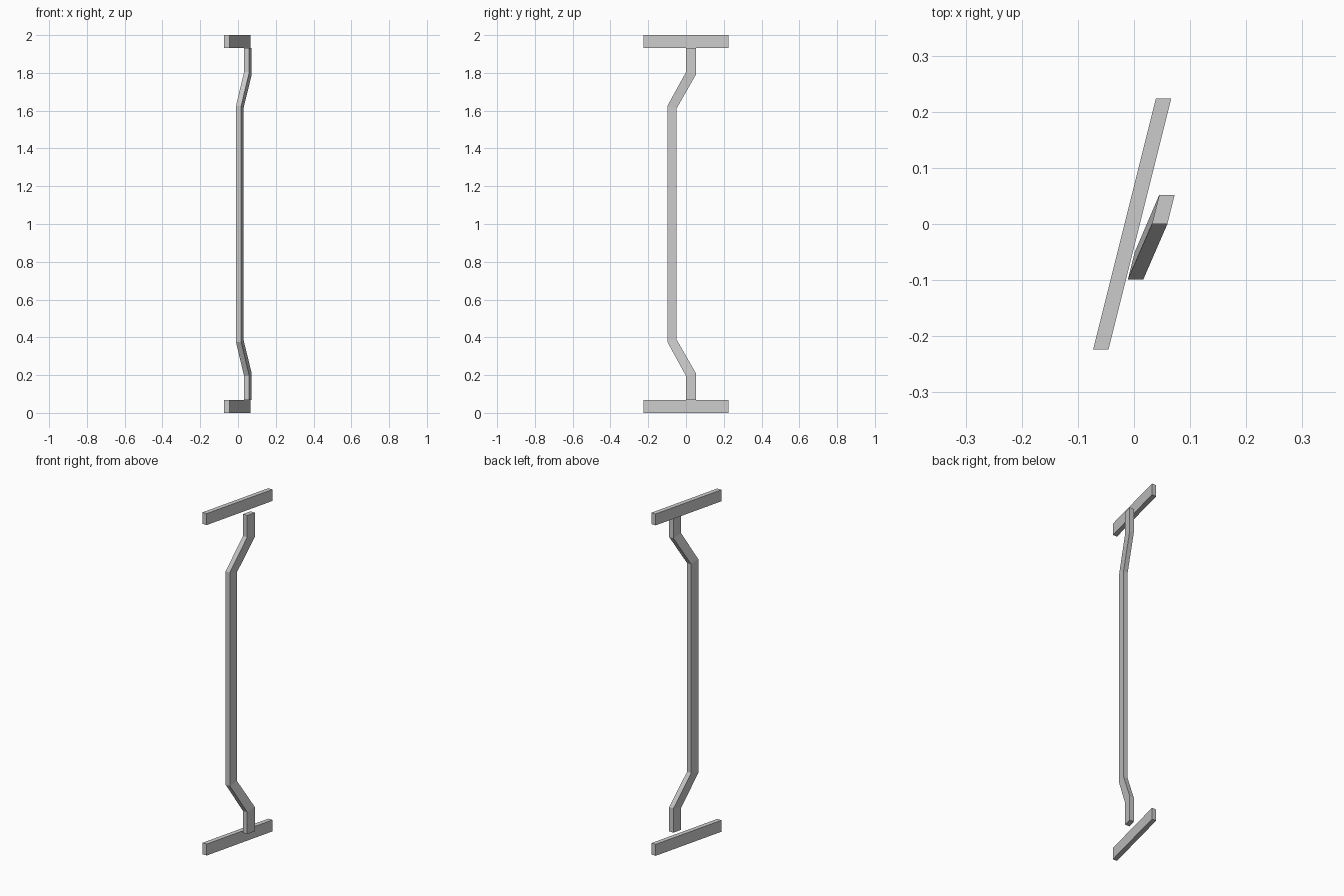
import bpy, bmesh

if "Cube" in bpy.data.objects:
    bpy.data.objects.remove(bpy.data.objects["Cube"])

W = 0.0275      # thickness in x of every strip
SLOPE = 0.25    # skew of the plan (x per y)

def make_object(name, rings):
    """Loft four-sided rings into a closed solid."""
    bm = bmesh.new()
    loops = [[bm.verts.new(p) for p in r] for r in rings]
    for a, b in zip(loops, loops[1:]):
        for i in range(4):
            j = (i + 1) % 4
            bm.faces.new((a[i], a[j], b[j], b[i]))
    bm.faces.new(loops[0][::-1])
    bm.faces.new(loops[-1])
    bmesh.ops.recalc_face_normals(bm, faces=bm.faces)
    mesh = bpy.data.meshes.new(name)
    bm.to_mesh(mesh)
    bm.free()
    obj = bpy.data.objects.new(name, mesh)
    bpy.context.collection.objects.link(obj)
    return obj

def ring(x, y0, y1, z0, z1):
    """Skewed section: front edge at (y0, z0), back edge at (y1, z1)."""
    dx = (y1 - y0) * SLOPE
    return [(x, y0, z0), (x + W, y0, z0), (x + W + dx, y1, z1), (x + dx, y1, z1)]

# Mounting bars at bottom and top
for name, z in (("bottom_bar", 0.0), ("top_bar", 1.933)):
    make_object(name, [ring(-0.073, -0.224, 0.224, h, h) for h in (z, z + 0.067)])

# Offset handle: stem, mitred bend, grip, then mirrored upwards
STEM, GRIP = (0.032, 0.0, 0.052), (-0.011, -0.099, -0.05)
lower = [(STEM, 0.068, 0.068), (STEM, 0.196, 0.21), (GRIP, 0.376, 0.389)]
upper = [(s, 2 - a, 2 - b) for s, a, b in reversed(lower)]
make_object("pull_handle", [ring(*s, a, b) for s, a, b in lower + upper])
